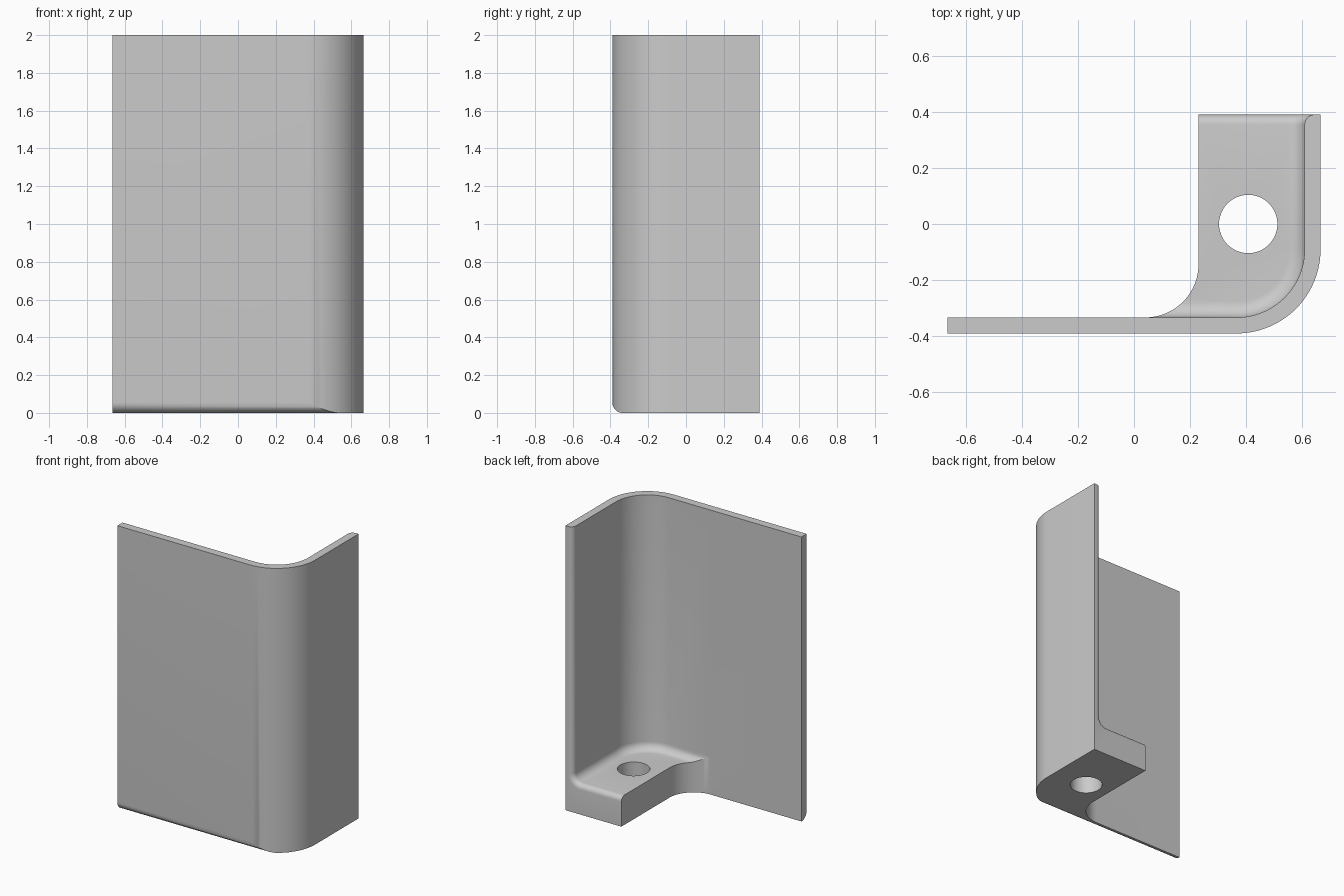
import bpy, bmesh, math
from mathutils import Vector

if "Cube" in bpy.data.objects:
    bpy.data.objects.remove(bpy.data.objects["Cube"])

HX, HY, H = 0.665, 0.39, 2.0       # half width, half depth, height
T, R = 0.057, 0.30                 # sheet thickness, outer corner radius
FOOT_X, FOOT_Z = 0.23, 0.21        # foot inner side and top
FILLET, ROUND = T, 0.036
INX, INY = HX - T, -HY + T         # inner faces of the walls
FAR = 1.0

steel = bpy.data.materials.new("light grey")
steel.use_nodes = True
steel.diffuse_color = (0.6, 0.6, 0.6, 1)
steel.node_tree.nodes["Principled BSDF"].inputs["Base Color"].default_value = (0.6, 0.6, 0.6, 1)


def arc(cx, cy, r, a0, a1, n=24):
    angles = [math.radians(a0 + (a1 - a0) * i / n) for i in range(n + 1)]
    return [(cx + r * math.cos(a), cy + r * math.sin(a)) for a in angles]


def prism(name, outline, lo, hi, along_x=False):
    """Extrude an outline along z, or a (y, z) outline along x."""
    bm = bmesh.new()
    place = (lambda p: (lo, p[0], p[1])) if along_x else (lambda p: (p[0], p[1], lo))
    face = bm.faces.new([bm.verts.new(place(p)) for p in outline])
    ext = bmesh.ops.extrude_face_region(bm, geom=[face])
    step = Vector((hi - lo, 0, 0)) if along_x else Vector((0, 0, hi - lo))
    bmesh.ops.translate(bm, verts=[v for v in ext["geom"] if isinstance(v, bmesh.types.BMVert)], vec=step)
    bmesh.ops.recalc_face_normals(bm, faces=bm.faces)
    mesh = bpy.data.meshes.new(name)
    bm.to_mesh(mesh)
    bm.free()
    obj = bpy.data.objects.new(name, mesh)
    bpy.context.collection.objects.link(obj)
    return obj


def bevel(obj, pick, width, segments):
    bm = bmesh.new()
    bm.from_mesh(obj.data)
    edges = [e for e in bm.edges if pick(e.verts[0].co, e.verts[1].co)]
    bmesh.ops.bevel(bm, geom=edges, offset=width, offset_type='OFFSET',
                    segments=segments, profile=0.5, affect='EDGES')
    bm.to_mesh(obj.data)
    bm.free()


def cut(obj, cutter):
    mod = obj.modifiers.new("cut", 'BOOLEAN')
    mod.operation, mod.solver, mod.object = 'DIFFERENCE', 'EXACT', cutter
    graph = bpy.context.evaluated_depsgraph_get()
    mesh = bpy.data.meshes.new_from_object(obj.evaluated_get(graph))
    obj.modifiers.clear()
    obj.data = mesh
    bpy.data.objects.remove(cutter)


# Solid block with the rounded outer corner
bracket = prism("corner_bracket", [(-HX, HY), (-HX, -HY)]
                + arc(HX - R, -HY + R, R, -90, 0) + [(HX, HY)], 0, H)

# Space above the foot, with a fillet where the foot meets the walls
space = prism("space_cutter", [(-FAR, FAR), (-FAR, INY)]
              + arc(HX - R, -HY + R, R - T, -90, 0) + [(INX, FAR)], FOOT_Z, H + 0.1)


def wall_foot_edge(a, b):
    low = max(a.z, b.z) < FOOT_Z + 0.01
    mid = (a + b) / 2
    return low and mid.x > -FAR + 0.01 and mid.y < FAR - 0.01


bevel(space, wall_foot_edge, FILLET, 8)
cut(bracket, space)

# Space beside the foot, with the concave sweep into the long wall
r = 0.19
side = prism("side_cutter", [(-FAR, FAR), (-FAR, INY)]
             + arc(FOOT_X - r, INY + r, r, -90, 0) + [(FOOT_X, FAR)], -0.1, H + 0.1)
cut(bracket, side)

# Straight rounding along the front bottom edge
r = T - 0.002
front = prism("front_cutter", [(-0.6, -0.1), (-HY + r, -0.1)]
              + arc(-HY + r, r, r, -90, -180, 10) + [(-0.6, r)], -FAR, FAR, True)
cut(bracket, front)

# Rounded inner edge at the back end of the foot and wall
def back_edge(a, b):
    mid = (a + b) / 2
    return (min(a.y, b.y) > HY - 0.001 and FOOT_Z - 0.01 < mid.z < H - 0.01
            and FOOT_X + 0.005 < mid.x < HX - 0.01)


bevel(bracket, back_edge, ROUND, 6)

# Bolt hole through the foot
hole = prism("hole_cutter", arc(0.407, 0, 0.104, 0, 352.5, 47), -0.1, FOOT_Z + 0.2)
cut(bracket, hole)

bracket.data.materials.clear()
bracket.data.materials.append(steel)
for poly in bracket.data.polygons:
    poly.material_index = 0
bpy.ops.object.select_all(action='DESELECT')
bracket.select_set(True)
bpy.context.view_layer.objects.active = bracket
bpy.ops.object.shade_smooth_by_angle(angle=math.radians(30))
